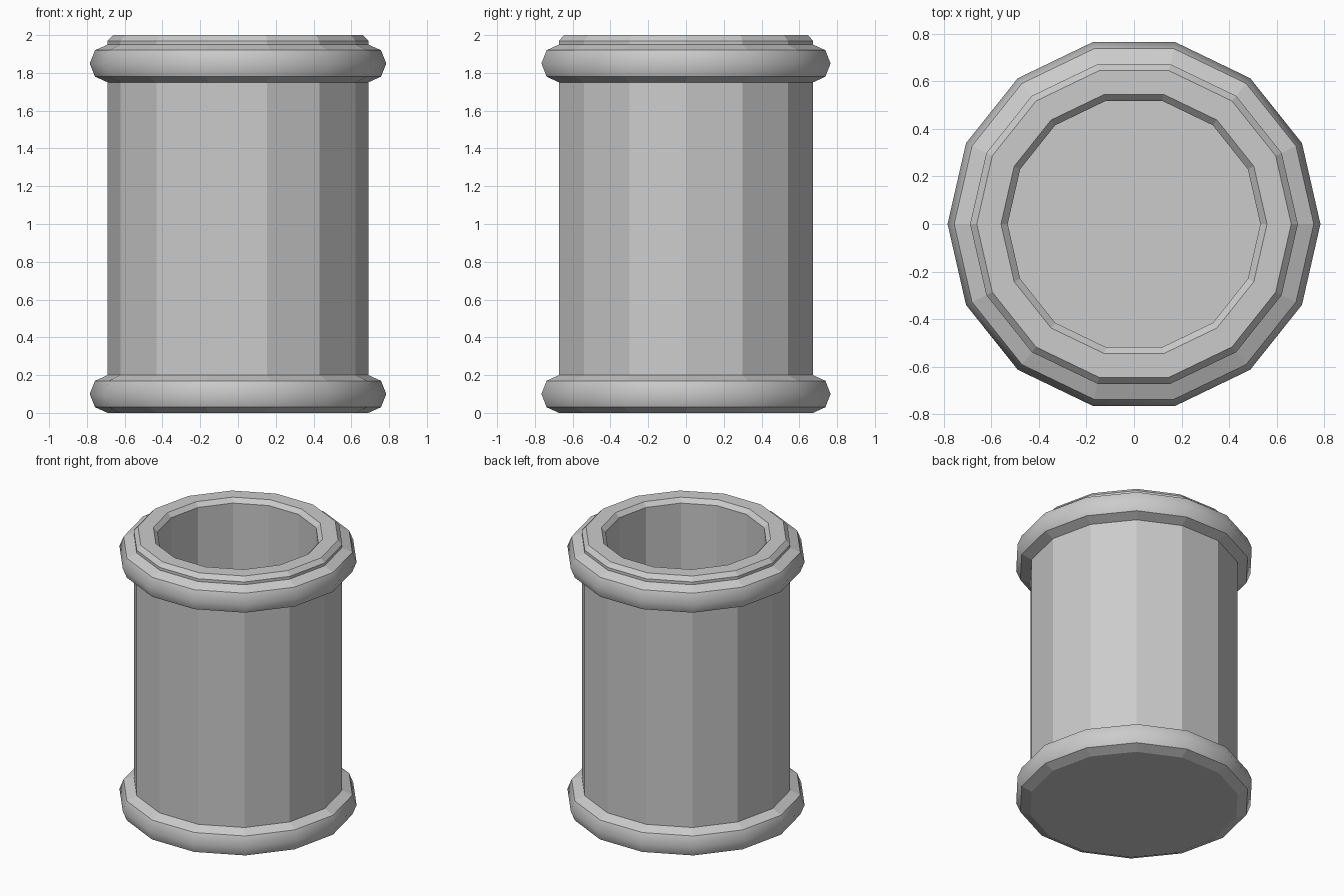
import bpy, bmesh, math

if "Cube" in bpy.data.objects:
    bpy.data.objects.remove(bpy.data.objects["Cube"])

SIDES = 14


def lathe(name, profile, cap_ends=False, smooth_bands=()):
    """Spin an (r, z) profile, ordered bottom-outside upwards, around z."""
    bm = bmesh.new()
    rings = []
    for r, z in profile:
        rings.append([bm.verts.new((r * math.cos(2 * math.pi * i / SIDES),
                                    r * math.sin(2 * math.pi * i / SIDES), z))
                      for i in range(SIDES)])
    band_of = {}
    for b in range(len(rings) - 1):
        lo, hi = rings[b], rings[b + 1]
        for i in range(SIDES):
            j = (i + 1) % SIDES
            f = bm.faces.new((lo[i], lo[j], hi[j], hi[i]))
            f.smooth = b in smooth_bands
            band_of[f] = b
    if cap_ends:
        bm.faces.new(rings[0][::-1])
        bm.faces.new(rings[-1])
    # crisp borders around the smooth bands
    for e in bm.edges:
        if any(not f.smooth for f in e.link_faces):
            e.smooth = False
    me = bpy.data.meshes.new(name)
    bm.to_mesh(me)
    bm.free()
    ob = bpy.data.objects.new(name, me)
    bpy.context.collection.objects.link(ob)
    return ob


# hollow body: outer wall, chamfered rim, inner wall and floor
lathe("barrel_body",
      [(0.69, 0), (0.69, 1.97), (0.662, 2.0),
       (0.56, 2.0), (0.532, 1.97), (0.532, 0.15)],
      cap_ends=True)

# rounded bands around the foot and below the rim
for name, z in (("bottom_band", 0.0), ("top_band", 1.75)):
    lathe(name,
          [(0.69, z), (0.757, z + 0.03), (0.785, z + 0.1),
           (0.757, z + 0.17), (0.69, z + 0.2)],
          smooth_bands=(1, 2))
